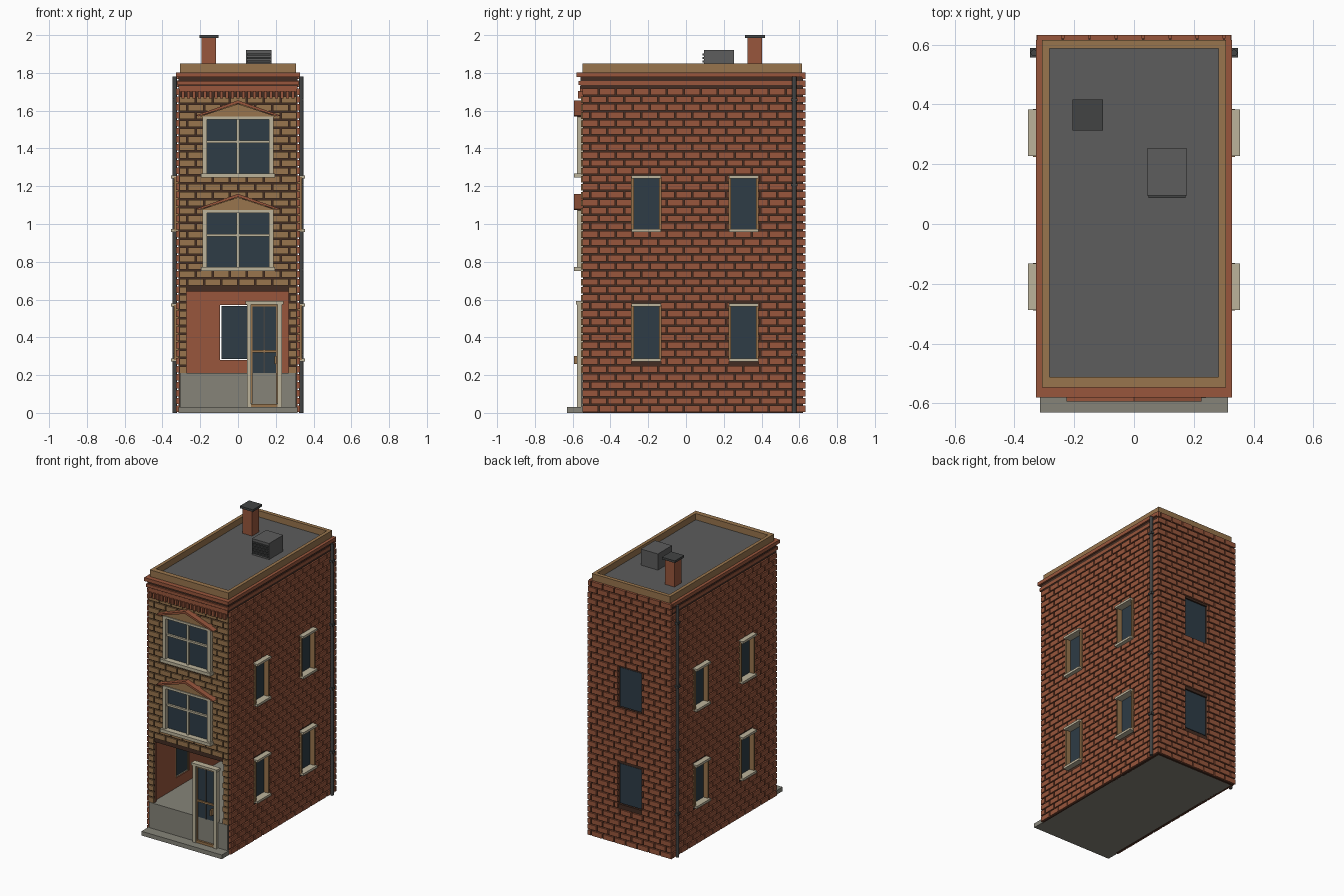
import bpy, bmesh, math
from mathutils import Vector

if "Cube" in bpy.data.objects:
    bpy.data.objects.remove(bpy.data.objects["Cube"], do_unlink=True)


def srgb(*rgb):
    return [((c / 255 + 0.055) / 1.055) ** 2.4 for c in rgb] + [1.0]


def material(name, *rgb):
    m = bpy.data.materials.new(name)
    m.use_nodes = True
    m.diffuse_color = srgb(*rgb)
    m.node_tree.nodes["Principled BSDF"].inputs["Base Color"].default_value = srgb(*rgb)
    return m


RED = material("red brick", 152, 86, 60)
TAN = material("tan brick", 152, 117, 77)
MORTAR = material("dark mortar", 66, 44, 34)
ROOF = material("roof grey", 93, 93, 93)
STONE = material("grey stone", 134, 132, 121)
CREAM = material("cream trim", 188, 179, 155)
GLASS = material("dark glass", 46, 60, 70)
METAL = material("dark metal", 66, 68, 68)


def make(name, mat, bm):
    bmesh.ops.recalc_face_normals(bm, faces=bm.faces[:])
    me = bpy.data.meshes.new(name)
    bm.to_mesh(me)
    bm.free()
    me.materials.append(mat)
    ob = bpy.data.objects.new(name, me)
    bpy.context.collection.objects.link(ob)
    return ob


def add_box(bm, x0, x1, y0, y1, z0, z1):
    v = [bm.verts.new((x, y, z)) for x in (x0, x1) for y in (y0, y1) for z in (z0, z1)]
    for f in ((0, 1, 3, 2), (4, 6, 7, 5), (0, 4, 5, 1), (2, 3, 7, 6), (0, 2, 6, 4), (1, 5, 7, 3)):
        bm.faces.new([v[i] for i in f])


def boxes(name, mat, *dims):
    bm = bmesh.new()
    for d in dims:
        add_box(bm, *d)
    return make(name, mat, bm)


# Map a slab given along a wall (u), outwards (d) and up (z) to world axes
def on_wall(side, u0, u1, d0, d1, z0, z1):
    return {"left": (d0, d1, u0, u1, z0, z1), "right": (-d1, -d0, u0, u1, z0, z1),
            "back": (u0, u1, d0, d1, z0, z1), "front": (u0, u1, -d1, -d0, z0, z1)}[side]


# Parts of the span a..b that lie outside the holes met by the row z0..z1
def clear_spans(a, b, z0, z1, holes):
    spans = [(a, b)]
    for h0, h1, hz0, hz1 in holes:
        if hz0 < z1 - 0.001 and hz1 > z0 + 0.001:
            spans = [p for s, e in spans for p in ((s, min(e, h0)), (max(s, h1), e)) if p[1] - p[0] > 0.005]
    return spans


def wall_sheet(name, mat, side, a, b, d0, d1, z0, z1, holes):
    cuts = sorted({z0, z1} | {z for h in holes for z in h[2:] if z0 < z < z1})
    boxes(name, mat, *[on_wall(side, s, e, d0, d1, lo, hi) for lo, hi in zip(cuts, cuts[1:])
                       for s, e in clear_spans(a, b, lo, hi, holes)])


ROW, LENGTH, GAP = 0.042, 0.09, 0.008


def brick_courses(name, mat, side, a, b, d0, d1, z0, z1, holes):
    dims = []
    for r in range(int((z1 - z0) / ROW + 0.01)):
        lo = z0 + r * ROW
        hi = lo + ROW - GAP
        u = a - (r % 2) * LENGTH / 2
        while u < b:
            s, e = max(u, a), min(u + LENGTH - GAP, b)
            if e - s > 0.01:
                dims += [on_wall(side, p, q, d0, d1, lo, hi) for p, q in clear_spans(s, e, lo, hi, holes)]
            u += LENGTH
    boxes(name, mat, *dims)


# Openings
FLOORS = ((0.28, 0.57), (0.965, 1.25))
SIDE_Y = (-0.21, 0.305)
side_holes = [(y - 0.078, y + 0.078, lo, hi) for y in SIDE_Y for lo, hi in FLOORS]
back_holes = [(-0.095, 0.095, lo, hi) for lo, hi in FLOORS]
front_holes = [(-0.272, 0.268, 0.0, 0.642), (-0.18, 0.18, 0.76, 1.07), (-0.18, 0.18, 1.255, 1.56)]

# Walls: red lining, mortar sheet and raised bricks
for side in ("left", "right"):
    wall_sheet(side + "_wall_lining", RED, side, -0.53, 0.6, 0.288, 0.3, 0.2, 1.77, side_holes)
    wall_sheet(side + "_wall_mortar", MORTAR, side, -0.545, 0.615, 0.3, 0.316, 0.0, 1.76, side_holes)
    brick_courses(side + "_wall_bricks", RED, side, -0.548, 0.632, 0.312, 0.327, 0.004, 1.74, side_holes)
wall_sheet("back_wall_lining", RED, "back", -0.3, 0.3, 0.59, 0.605, 0.2, 1.77, back_holes)
wall_sheet("back_wall_mortar", MORTAR, "back", -0.315, 0.315, 0.605, 0.62, 0.0, 1.8, back_holes)
brick_courses("back_wall_bricks", RED, "back", -0.325, 0.325, 0.615, 0.632, 0.004, 1.82, back_holes)
wall_sheet("front_wall_lining", RED, "front", -0.3, 0.3, 0.52, 0.533, 0.2, 1.77, front_holes)
wall_sheet("front_wall_mortar", MORTAR, "front", -0.307, 0.307, 0.533, 0.546, 0.2, 1.72, front_holes)
brick_courses("front_wall_bricks", TAN, "front", -0.31, 0.31, 0.54, 0.556, 0.212, 1.69, front_holes)

# Foundation, whose top is the shop floor, and the front step
boxes("foundation", STONE, (-0.307, 0.307, -0.556, 0.605, 0.0, 0.21))
boxes("front_step", STONE, (-0.314, 0.314, -0.63, -0.55, 0.0, 0.03))

# Side windows: glass, tan jambs, cream lintels and sills
for side in ("left", "right"):
    glass, jambs, ledges = [], [], []
    for y in SIDE_Y:
        for lo, hi in FLOORS:
            glass.append(on_wall(side, y - 0.07, y + 0.07, 0.296, 0.304, lo, hi))
            for s in (-1, 1):
                u = y + s * 0.073
                jambs.append(on_wall(side, u - 0.007, u + 0.007, 0.29, 0.338, lo, hi))
            for z in (lo, hi):
                ledges.append(on_wall(side, y - 0.078, y + 0.078, 0.295, 0.354, z - 0.008, z + 0.008))
    boxes(side + "_window_glass", GLASS, *glass)
    boxes(side + "_window_jambs", TAN, *jambs)
    boxes(side + "_window_ledges", CREAM, *ledges)

# Back windows: loose panes in plain openings
boxes("back_window_glass", GLASS, *[(-0.087, 0.087, 0.607, 0.615, lo + 0.006, hi - 0.004) for lo, hi in FLOORS])

# Upper front windows with frames, mullions, sills and pediments
for name, z in (("middle", 0.75), ("top", 1.245)):
    top = z + 0.325
    boxes(name + "_front_glass", GLASS, (-0.175, 0.175, -0.552, -0.542, z, top))
    boxes(name + "_front_frame", CREAM,
          (-0.188, -0.163, -0.578, -0.53, z, top), (0.163, 0.188, -0.578, -0.53, z, top),
          (-0.188, 0.188, -0.578, -0.53, top - 0.016, top),
          (-0.197, 0.197, -0.592, -0.53, z, z + 0.022),
          (-0.007, 0.007, -0.566, -0.545, z, top),
          (-0.163, 0.163, -0.566, -0.545, z + 0.183, z + 0.197))
    for part, mat, w, lo, hi, thick, front in (("gable", TAN, 0.2, 0.0, 0.066, 0.066, -0.572),
                                               ("pediment", RED, 0.226, 0.004, 0.085, 0.017, -0.594)):
        bm = bmesh.new()
        for s in (-1, 1):
            outline = [(s * w, top + lo), (0, top + hi), (0, top + hi - thick), (s * w * 0.92, top + lo - 0.004)]
            face = bm.faces.new([bm.verts.new((x, front, h)) for x, h in outline])
            ext = bmesh.ops.extrude_face_region(bm, geom=[face])["geom"]
            bmesh.ops.translate(bm, vec=Vector((0, -0.54 - front, 0)),
                                verts=[v for v in ext if isinstance(v, bmesh.types.BMVert)])
        make(name + "_front_" + part, mat, bm)

# Shop door
boxes("door_glass", GLASS, (0.06, 0.22, -0.557, -0.547, 0.21, 0.575))
boxes("door_surround", CREAM, (0.047, 0.07, -0.576, -0.54, 0.03, 0.58), (0.21, 0.234, -0.576, -0.54, 0.03, 0.58),
      (0.04, 0.241, -0.582, -0.54, 0.575, 0.592))
boxes("door_rails", TAN, (0.07, 0.21, -0.566, -0.55, 0.32, 0.333), (0.07, 0.21, -0.57, -0.55, 0.03, 0.048),
      (0.07, 0.078, -0.564, -0.55, 0.05, 0.575), (0.202, 0.21, -0.564, -0.55, 0.05, 0.575),
      (0.07, 0.21, -0.564, -0.55, 0.562, 0.575))
boxes("door_mullion", METAL, (0.135, 0.143, -0.562, -0.55, 0.21, 0.565))
boxes("door_handle", TAN, (0.192, 0.205, -0.592, -0.56, 0.26, 0.3))

# Cornice, dentils and parapet
boxes("cornice", RED, (-0.312, 0.312, -0.562, -0.53, 1.7, 1.73), (-0.32, 0.32, -0.57, 0.615, 1.735, 1.757),
      (-0.328, 0.328, -0.58, 0.615, 1.778, 1.803))
boxes("cornice_gap", MORTAR, (-0.316, 0.316, -0.558, -0.52, 1.715, 1.79), (-0.316, 0.316, -0.52, 0.612, 1.755, 1.78))
boxes("dentils", RED, *[(x - 0.008, x + 0.008, -0.572, -0.54, 1.665, 1.705)
                        for x in (-0.29 + i * 0.029 for i in range(21))])
boxes("parapet", TAN, (-0.307, -0.283, -0.547, 0.615, 1.77, 1.85), (0.283, 0.307, -0.547, 0.615, 1.77, 1.85),
      (-0.283, 0.283, -0.547, -0.512, 1.77, 1.85), (-0.283, 0.283, 0.588, 0.615, 1.77, 1.85))
boxes("roof", ROOF, (-0.29, 0.29, -0.53, 0.6, 1.755, 1.806))

# Chimney and roof vent unit
boxes("chimney", RED, (-0.192, -0.117, 0.325, 0.403, 1.79, 1.99))
boxes("chimney_cap", METAL, (-0.205, -0.103, 0.313, 0.417, 1.985, 2.0))
boxes("vent_unit", ROOF, (0.043, 0.177, 0.095, 0.253, 1.79, 1.92))
boxes("vent_grille", METAL, *[(0.048, 0.172, 0.087, 0.096, z, z + 0.01) for z in (1.82 + i * 0.018 for i in range(5))])

# Downpipes with brackets at the rear corners
for name, s in (("left", 1), ("right", -1)):
    bm = bmesh.new()
    bmesh.ops.create_cone(bm, cap_ends=True, segments=12, radius1=0.011, radius2=0.011, depth=1.78)
    bmesh.ops.translate(bm, verts=bm.verts[:], vec=(s * 0.335, 0.573, 0.89))
    for z in (0.3, 0.75, 1.2, 1.65):
        add_box(bm, s * 0.335 - 0.013, s * 0.335 + 0.013, 0.557, 0.589, z, z + 0.015)
    make(name + "_downpipe", METAL, bm)
